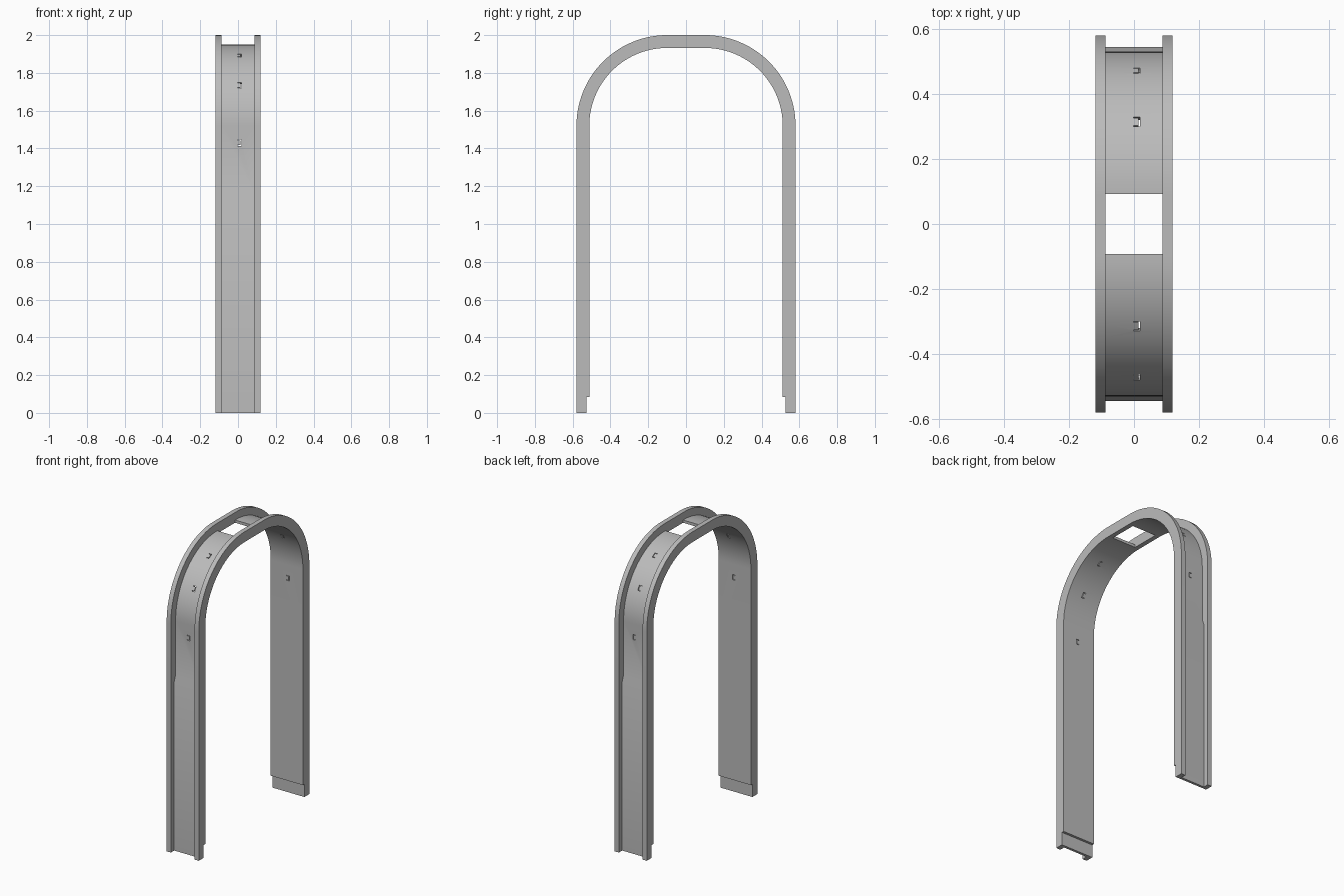
import bpy, bmesh, math
from mathutils import Vector

if "Cube" in bpy.data.objects:
    bpy.data.objects.remove(bpy.data.objects["Cube"])

W, A = 0.118, 0.087            # half width, half clear width between flanges
CY, CZ = 0.1, 1.52             # centre of the corner arcs
R_OUT, R_WEB, R_FOOT, R_IN = 0.48, 0.43, 0.445, 0.412
HOLE = 0.093                   # half length of the crown opening
SEG = 28

steel = bpy.data.materials.new("light grey metal")
steel.diffuse_color = (0.5, 0.5, 0.5, 1)
steel.use_nodes = True
steel.node_tree.nodes["Principled BSDF"].inputs["Base Color"].default_value = steel.diffuse_color


def make_object(name, bm):
    bmesh.ops.recalc_face_normals(bm, faces=bm.faces)
    mesh = bpy.data.meshes.new(name)
    bm.to_mesh(mesh)
    bm.free()
    ob = bpy.data.objects.new(name, mesh)
    bpy.context.collection.objects.link(ob)
    return ob


# Stations along one half: (centre y, centre z, angle from vertical, web radius)
half = [(CY, 0, 90, R_FOOT), (CY, 1.12, 90, R_FOOT), (CY, 1.16, 90, R_WEB)]
half += [(CY, CZ, 90 - 90 * i / SEG, R_WEB) for i in range(SEG + 1)]
half += [(HOLE, CZ, 0, R_WEB)]
stations = [(1, s) for s in half] + [(-1, s) for s in reversed(half)]

# Channel section swept along the arch, with the web left out at the crown
bm = bmesh.new()
rings = []
for side, (cy, cz, deg, web) in stations:
    a = math.radians(deg)
    section = [(-W, R_OUT), (-A, R_OUT), (-A, web), (A, web), (A, R_OUT),
               (W, R_OUT), (W, R_IN), (A, R_IN), (-A, R_IN), (-W, R_IN)]
    rings.append([bm.verts.new((x, side * (cy + r * math.sin(a)), cz + r * math.cos(a)))
                  for x, r in section])
crown = len(half) - 1
for i, (p, q) in enumerate(zip(rings, rings[1:])):
    pairs = [(k, (k + 1) % 10) for k in range(10)]
    if i == crown:
        pairs = [e for e in pairs if e not in ((2, 3), (7, 8))] + [(2, 8), (3, 7)]
    for j, k in pairs:
        bm.faces.new((p[j], p[k], q[k], q[j]))
for r in (rings[crown], rings[crown + 1]):
    bm.faces.new((r[2], r[3], r[7], r[8]))
bm.faces.new(rings[0])
bm.faces.new(rings[-1])
arch = make_object("arch_frame", bm)
arch.data.materials.append(steel)

# Cutters: bracket-shaped slits in the web and the step inside the feet
bm = bmesh.new()


def prism(points, origin, tangent, normal, depth):
    ends = [[bm.verts.new(origin + Vector((x, 0, 0)) + tangent * t + normal * d)
             for x, t in points] for d in (-depth, depth)]
    n = len(points)
    for k in range(n):
        m = (k + 1) % n
        bm.faces.new((ends[0][k], ends[0][m], ends[1][m], ends[1][k]))
    bm.faces.new(ends[0])
    bm.faces.new(ends[1])


S, H = 0.004, 0.017
bracket = [(-0.002, -H), (0.018, -H), (0.018, H), (-0.002, H),
           (-0.002, H - S), (0.018 - S, H - S), (0.018 - S, S - H), (-0.002, S - H)]
for side in (1, -1):
    for deg, drop in ((30, 0), (60, 0), (90, 0.09)):
        a = math.radians(deg)
        normal = Vector((0, side * math.sin(a), math.cos(a)))
        tangent = Vector((0, side * math.cos(a), -math.sin(a)))
        origin = Vector((0, side * CY, CZ - drop)) + normal * 0.42
        prism(bracket, origin, tangent, normal, 0.03)
    foot = [(-0.2, -0.1), (0.2, -0.1), (0.2, 0.085), (-0.2, 0.085)]
    prism(foot, Vector((0, side * 0.48, 0)), Vector((0, 0, 1)), Vector((0, 1, 0)), 0.048)
cutter = make_object("slit_cutter", bm)
cutter.hide_render = True

cut = arch.modifiers.new("cuts", 'BOOLEAN')
cut.operation = 'DIFFERENCE'
cut.solver = 'EXACT'
cut.object = cutter
bpy.context.view_layer.objects.active = arch
arch.select_set(True)
cutter.select_set(False)
bpy.ops.object.modifier_apply(modifier="cuts")
bpy.data.objects.remove(cutter)
bpy.ops.object.shade_smooth_by_angle(angle=math.radians(30))
